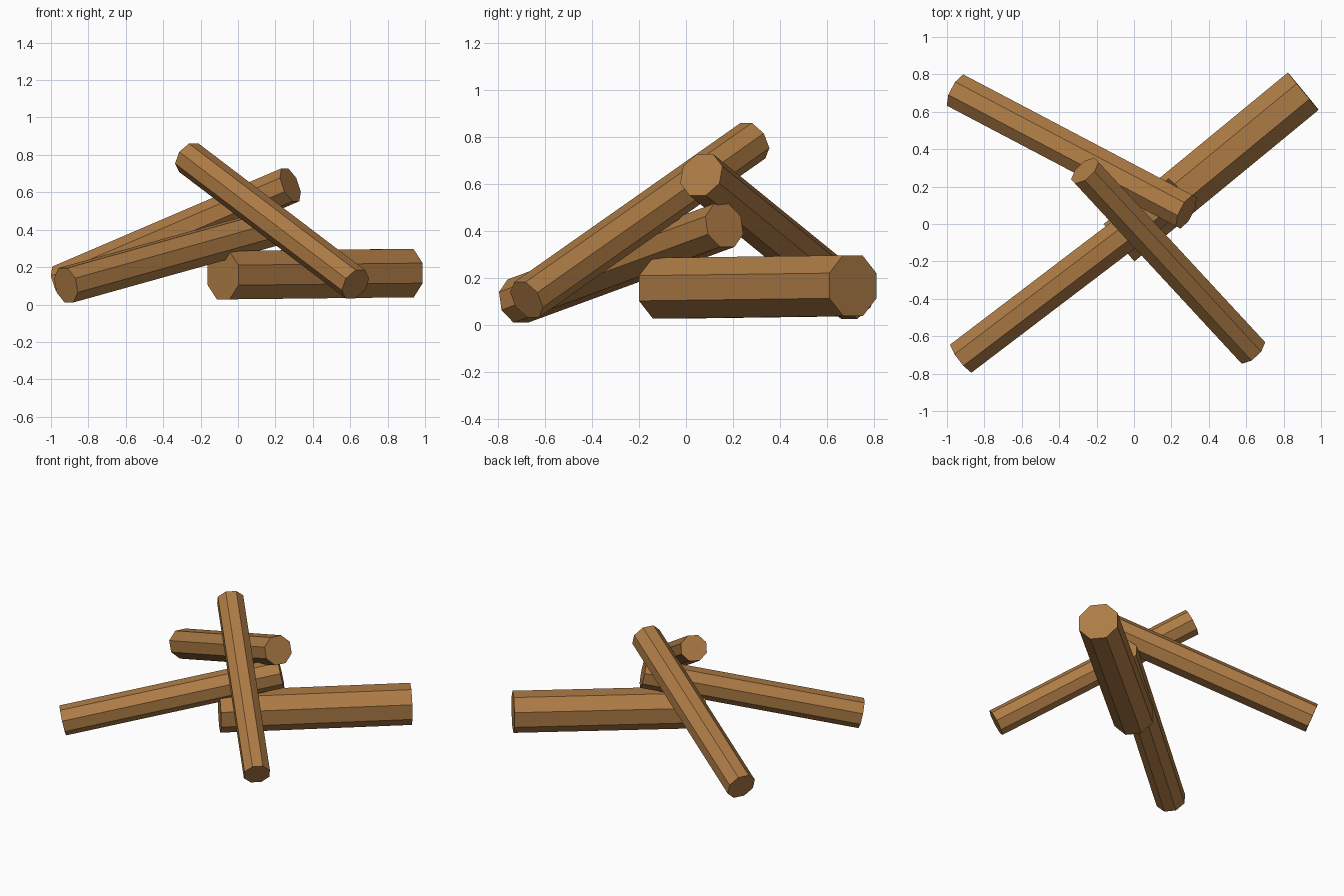
import bpy, math
from mathutils import Vector, Matrix

if "Cube" in bpy.data.objects:
    bpy.data.objects.remove(bpy.data.objects["Cube"])

bark = bpy.data.materials.new("bark")
bark.diffuse_color = (0.42, 0.20, 0.06, 1)
bark.use_nodes = True
bark.node_tree.nodes["Principled BSDF"].inputs["Base Color"].default_value = bark.diffuse_color


def log(name, start, end, radius, roll=22.5):
    """Eight-sided log between two end centres, rolled about its axis."""
    a, b = Vector(start), Vector(end)
    axis = (b - a).normalized()
    side = Vector((0, 0, 1)).cross(axis).normalized()
    up = axis.cross(side)
    bpy.ops.mesh.primitive_cylinder_add(vertices=8, radius=radius, depth=(b - a).length)
    ob = bpy.context.object
    ob.name = name
    frame = Matrix((side, up, axis)).transposed() @ Matrix.Rotation(math.radians(roll), 3, 'Z')
    ob.data.transform(Matrix.Translation((a + b) / 2) @ frame.to_4x4())
    ob.data.materials.append(bark)


# Thick log lying on the ground
log("ground_log", (-0.08, -0.10, 0.157), (0.905, 0.71, 0.168), 0.14)
# Three thinner logs leaning over each other
log("low_leaning_log", (-0.92, -0.715, 0.103), (0.235, 0.163, 0.425), 0.102)
log("middle_leaning_log", (-0.945, 0.71, 0.115), (0.28, 0.065, 0.64), 0.102)
log("top_leaning_log", (0.628, -0.678, 0.108), (-0.263, 0.285, 0.785), 0.092)
